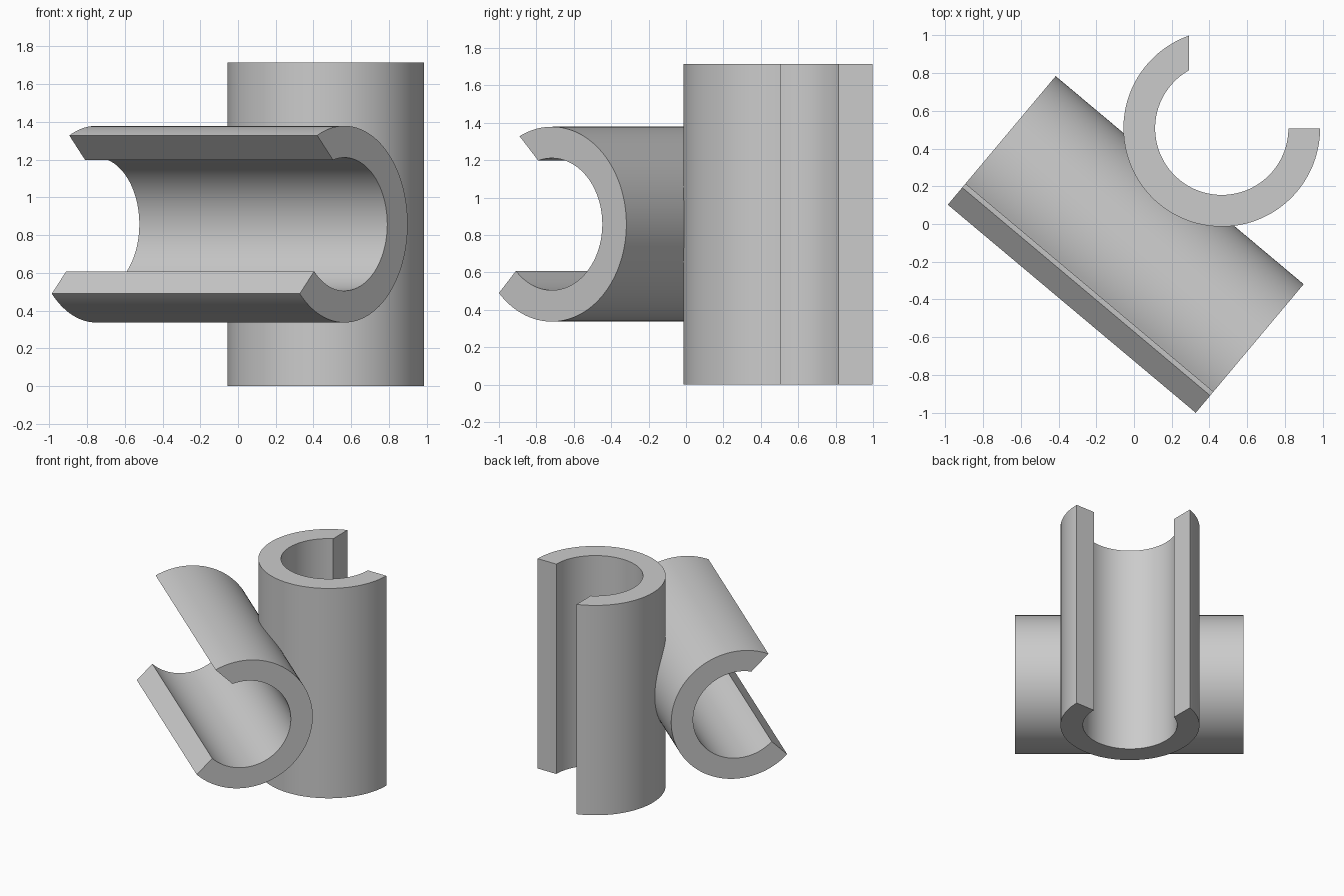
import bpy, bmesh, math
from mathutils import Matrix, Vector

if "Cube" in bpy.data.objects:
    bpy.data.objects.remove(bpy.data.objects["Cube"])

R_OUT, R_IN = 0.521, 0.353   # outer and inner radius of both clips
LENGTH = 1.715
CUT = -0.174                 # flat plane bounding the opening
STEPS = 96

grey = bpy.data.materials.new("plain grey")
grey.diffuse_color = (0.6, 0.6, 0.6, 1)
grey.use_nodes = True
grey.node_tree.nodes["Principled BSDF"].inputs["Base Color"].default_value = grey.diffuse_color


def arc(radius):
    """Arc from the flat cut round to the radial cut on the +u axis."""
    a0 = math.acos(CUT / radius)
    return [(radius * math.cos(a), radius * math.sin(a), 0)
            for a in (a0 + (2 * math.pi - a0) * i / STEPS for i in range(STEPS + 1))]


def open_tube(name, origin, u, v):
    """C-shaped profile in the u,v plane, extruded along u x v."""
    bm = bmesh.new()
    outer = [bm.verts.new(p) for p in arc(R_OUT)]
    inner = [bm.verts.new(p) for p in arc(R_IN)]
    faces = [bm.faces.new((outer[i], outer[i + 1], inner[i + 1], inner[i]))
             for i in range(STEPS)]
    ext = bmesh.ops.extrude_face_region(bm, geom=faces, use_keep_orig=True)
    moved = [g for g in ext["geom"] if isinstance(g, bmesh.types.BMVert)]
    bmesh.ops.translate(bm, verts=moved, vec=(0, 0, LENGTH))
    bmesh.ops.recalc_face_normals(bm, faces=bm.faces)
    mesh = bpy.data.meshes.new(name)
    bm.to_mesh(mesh)
    bm.free()
    mesh.materials.append(grey)
    ob = bpy.data.objects.new(name, mesh)
    bpy.context.collection.objects.link(ob)
    ob.matrix_world = (Matrix.Translation(origin)
                       @ Matrix((u, v, u.cross(v))).transposed().to_4x4())
    bpy.ops.object.select_all(action='DESELECT')
    ob.select_set(True)
    bpy.context.view_layer.objects.active = ob
    bpy.ops.object.shade_smooth_by_angle(angle=math.radians(30))
    return ob


# upright clip, open towards the back right
open_tube("upright_clip", Vector((0.465, 0.507, 0)),
          Vector((1, 0, 0)), Vector((0, 1, 0)))

# level clip, turned 40 degrees, open towards the front left
t = math.radians(40)
forward = Vector((-math.sin(t), -math.cos(t), 0))
up = Vector((0, 0, 1))
s = math.sqrt(0.5)
open_tube("level_clip", Vector((0.564, -0.718, LENGTH / 2)),
          (forward - up) * s, (forward + up) * s)
